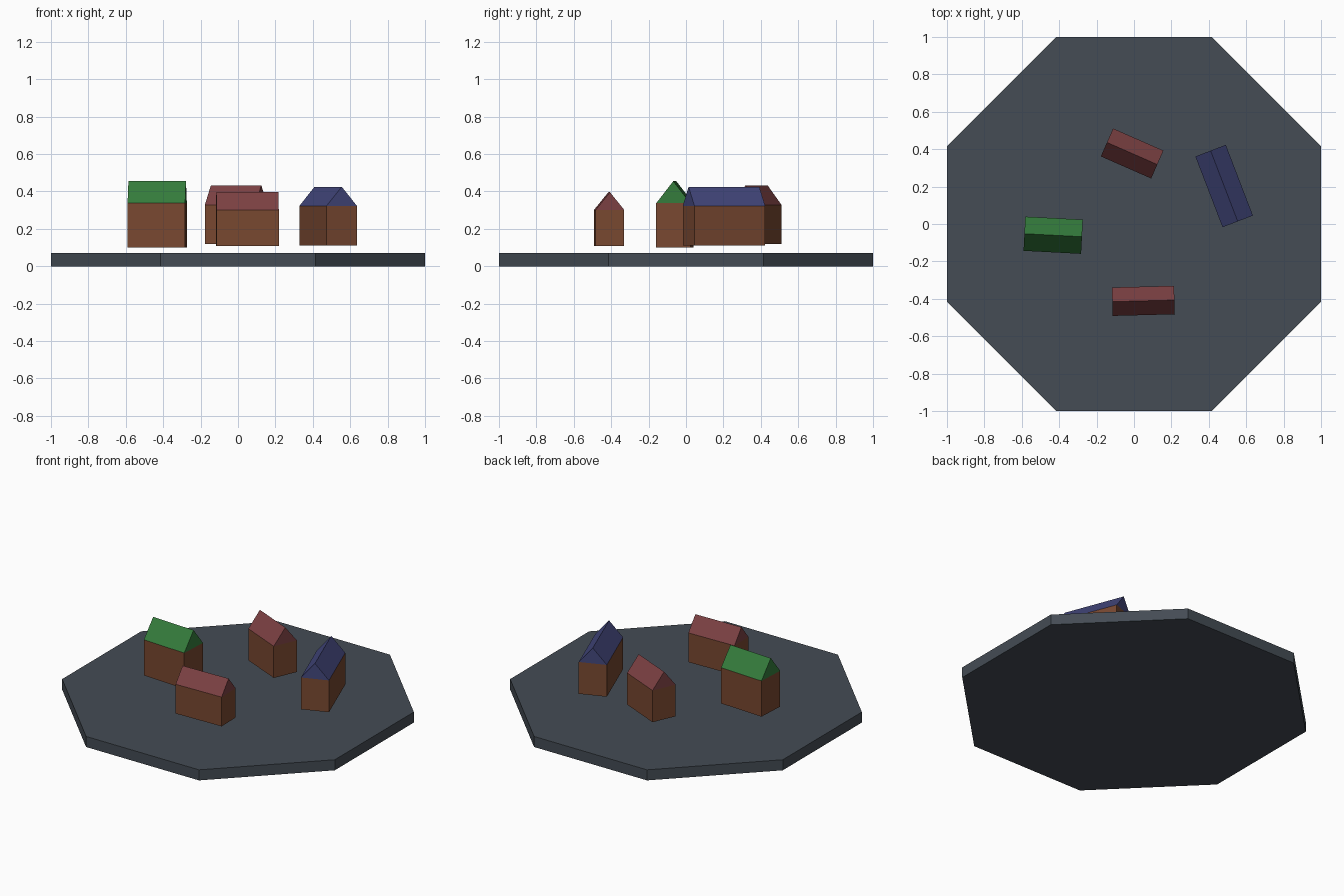
import bpy, math
from mathutils import Matrix

if "Cube" in bpy.data.objects:
    bpy.data.objects.remove(bpy.data.objects["Cube"])


def material(name, rgb):
    m = bpy.data.materials.new(name)
    m.diffuse_color = (*rgb, 1)
    m.use_nodes = True
    m.node_tree.nodes["Principled BSDF"].inputs["Base Color"].default_value = m.diffuse_color
    return m


slate = material("slate", (0.058, 0.072, 0.089))
brown = material("brown", (0.19, 0.065, 0.03))
green = material("green", (0.035, 0.20, 0.045))
red = material("red", (0.20, 0.052, 0.055))
blue = material("blue", (0.055, 0.062, 0.20))


def prism(name, profile, length, matrix, mat):
    """Extrude a (y, z) profile along x, centred, then place it."""
    n = len(profile)
    verts = [matrix @ Matrix.Translation((s * length / 2, y, z)).translation
             for s in (-1, 1) for y, z in profile]
    faces = [tuple(reversed(range(n))), tuple(range(n, 2 * n))]
    faces += [(i, (i + 1) % n, n + (i + 1) % n, n + i) for i in range(n)]
    mesh = bpy.data.meshes.new(name)
    mesh.from_pydata(verts, [], faces)
    mesh.materials.append(mat)
    obj = bpy.data.objects.new(name, mesh)
    bpy.context.collection.objects.link(obj)
    return obj


def house(name, x, y, angle, length, width, bottom, eave, ridge, roof_mat):
    place = Matrix.Translation((x, y, 0)) @ Matrix.Rotation(math.radians(angle), 4, "Z")
    w = width / 2
    prism(name + "_walls", [(-w, bottom), (w, bottom), (w, eave), (-w, eave)],
          length, place, brown)
    prism(name + "_roof", [(-w, eave), (w, eave), (0, ridge)],
          length, place, roof_mat)


# Octagonal ground slab, flat sides facing the axes
bpy.ops.mesh.primitive_cylinder_add(
    vertices=8, radius=1 / math.cos(math.pi / 8), depth=0.07, location=(0, 0, 0.035))
slab = bpy.context.object
slab.name = "ground_slab"
slab.data.transform(Matrix.Rotation(math.pi / 8, 4, "Z"))
slab.data.materials.append(slate)

# Four gabled houses hovering just above the slab
house("left_house", -0.432, -0.06, -3, 0.308, 0.183, 0.10, 0.337, 0.455, green)
house("front_house", 0.05, -0.411, 1.5, 0.332, 0.152, 0.108, 0.302, 0.396, red)
house("back_house", -0.01, 0.377, -23.7, 0.294, 0.163, 0.118, 0.328, 0.433, red)
house("right_house", 0.482, 0.203, -69, 0.405, 0.174, 0.112, 0.323, 0.425, blue)
